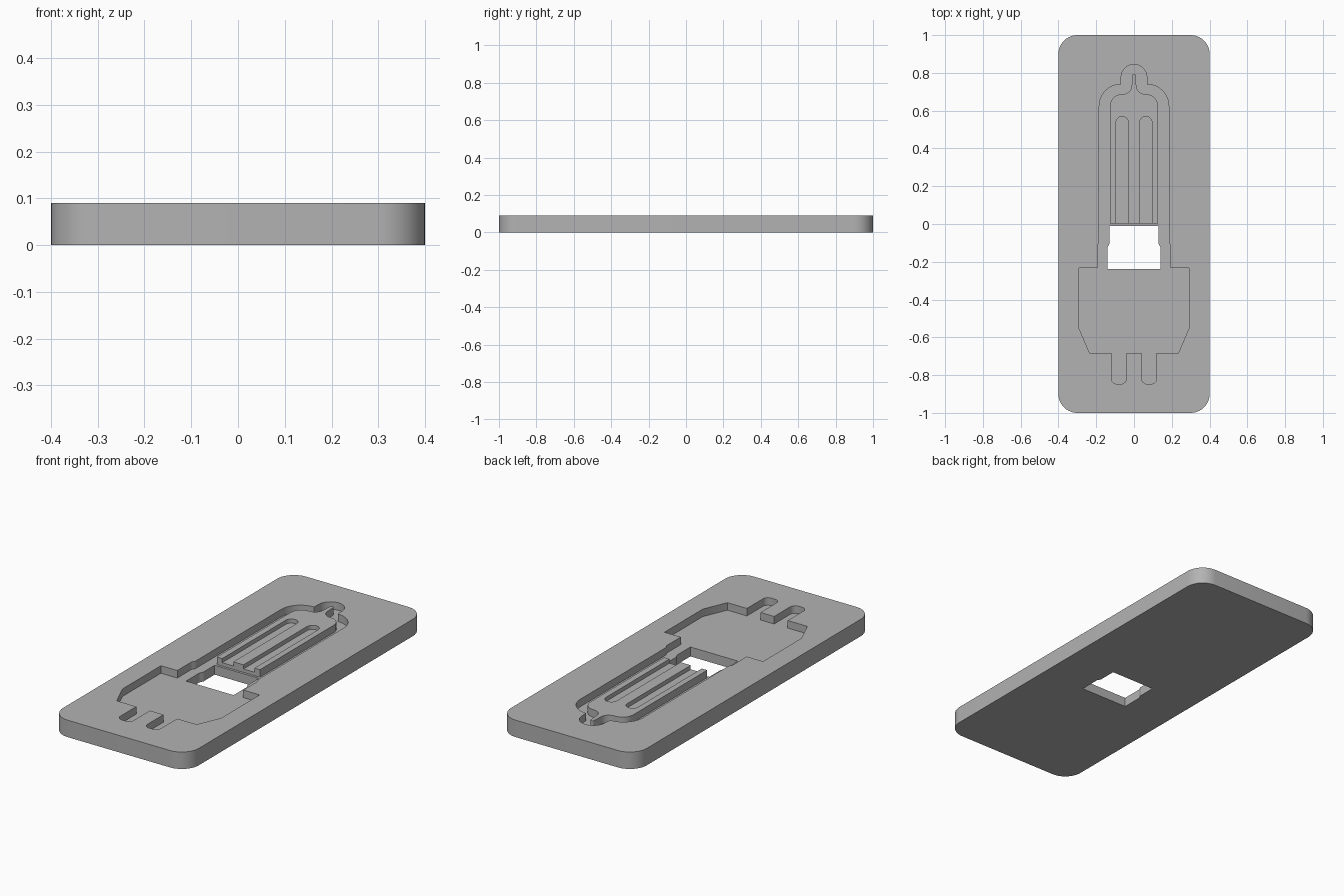
import bpy, bmesh
from math import sin, cos, radians, pi

if "Cube" in bpy.data.objects:
    bpy.data.objects.remove(bpy.data.objects["Cube"], do_unlink=True)

grey = bpy.data.materials.new("plain grey")
grey.use_nodes = True
colour = (0.45, 0.45, 0.45, 1)
grey.diffuse_color = colour
grey.node_tree.nodes["Principled BSDF"].inputs["Base Color"].default_value = colour

TOP, SLOT, FLOOR = 0.09, 0.068, 0.05


def arc(cx, cy, r, start, end, steps=10):
    """Points on an arc, angles in degrees."""
    angles = [radians(start + (end - start) * i / steps) for i in range(steps + 1)]
    return [(cx + r * cos(a), cy + r * sin(a)) for a in angles]


def mirrored(half):
    """Close a right-hand half outline with its mirror image."""
    return half + [(-x, y) for x, y in reversed(half) if abs(x) > 1e-5]


def prism(name, outline, z0, z1):
    bm = bmesh.new()
    face = bm.faces.new([bm.verts.new((x, y, z0)) for x, y in outline])
    extruded = bmesh.ops.extrude_face_region(bm, geom=[face])["geom"]
    verts = [v for v in extruded if isinstance(v, bmesh.types.BMVert)]
    bmesh.ops.translate(bm, vec=(0, 0, z1 - z0), verts=verts)
    bmesh.ops.recalc_face_normals(bm, faces=bm.faces)
    mesh = bpy.data.meshes.new(name)
    bm.to_mesh(mesh)
    bm.free()
    mesh.materials.append(grey)
    obj = bpy.data.objects.new(name, mesh)
    bpy.context.collection.objects.link(obj)
    return obj


def combine(target, tool, operation):
    mod = target.modifiers.new(operation.lower(), "BOOLEAN")
    mod.operation, mod.object, mod.solver = operation, tool, "EXACT"
    bpy.context.view_layer.objects.active = target
    bpy.ops.object.modifier_apply(modifier=mod.name)
    bpy.data.objects.remove(tool, do_unlink=True)


# Rounded plate
plate = prism("plate", mirrored(arc(0.3, -0.9, 0.1, -90, 0) + arc(0.3, 0.9, 0.1, 0, 90)), 0, TOP)

# Bulb-shaped pocket with a wide base and two pins
pocket = mirrored(
    [(0.04, -0.683)]
    + arc(0.07, -0.817, 0.03, 180, 270, 6)
    + arc(0.09, -0.817, 0.03, 270, 360, 6)
    + [(0.12, -0.683), (0.235, -0.683), (0.29, -0.555), (0.29, -0.233),
       (0.194, -0.233), (0.194, -0.115), (0.184, -0.095)]
    + arc(0.07, 0.625, 0.114, 0, 90)
    + arc(0.0, 0.777, 0.068, 0, 90))
combine(plate, prism("pocket_cutter", pocket, FLOOR, TOP + 0.05), "DIFFERENCE")

# Window through the plate
window = mirrored([(0.14, -0.237), (0.14, -0.125), (0.13, -0.105), (0.13, -0.01)])
combine(plate, prism("window_cutter", window, -0.05, TOP + 0.05), "DIFFERENCE")

# Raised inner bulb with a narrow tip
bulb = mirrored(
    [(0.127, 0.003)]
    + arc(0.065, 0.625, 0.062, 0, 90)
    + arc(0.06, 0.735, 0.048, 270, 180)
    + arc(0.0, 0.785, 0.01, 0, 90, 5))
island = prism("raised_bulb", bulb, FLOOR - 0.01, TOP)

# Two long round-ended slots, open at the window end
for side in (-1, 1):
    x, r = side * 0.0625, 0.0325
    slot = [(x - r, -0.05), (x + r, -0.05)] + arc(x, 0.537, r, 0, 180, 16)
    combine(island, prism("slot_cutter", slot, SLOT, TOP + 0.05), "DIFFERENCE")
combine(plate, island, "UNION")

# Smooth the rounded walls, keep the edges sharp
bpy.ops.object.select_all(action="DESELECT")
plate.select_set(True)
bpy.context.view_layer.objects.active = plate
bpy.ops.object.shade_smooth_by_angle(angle=radians(25))
